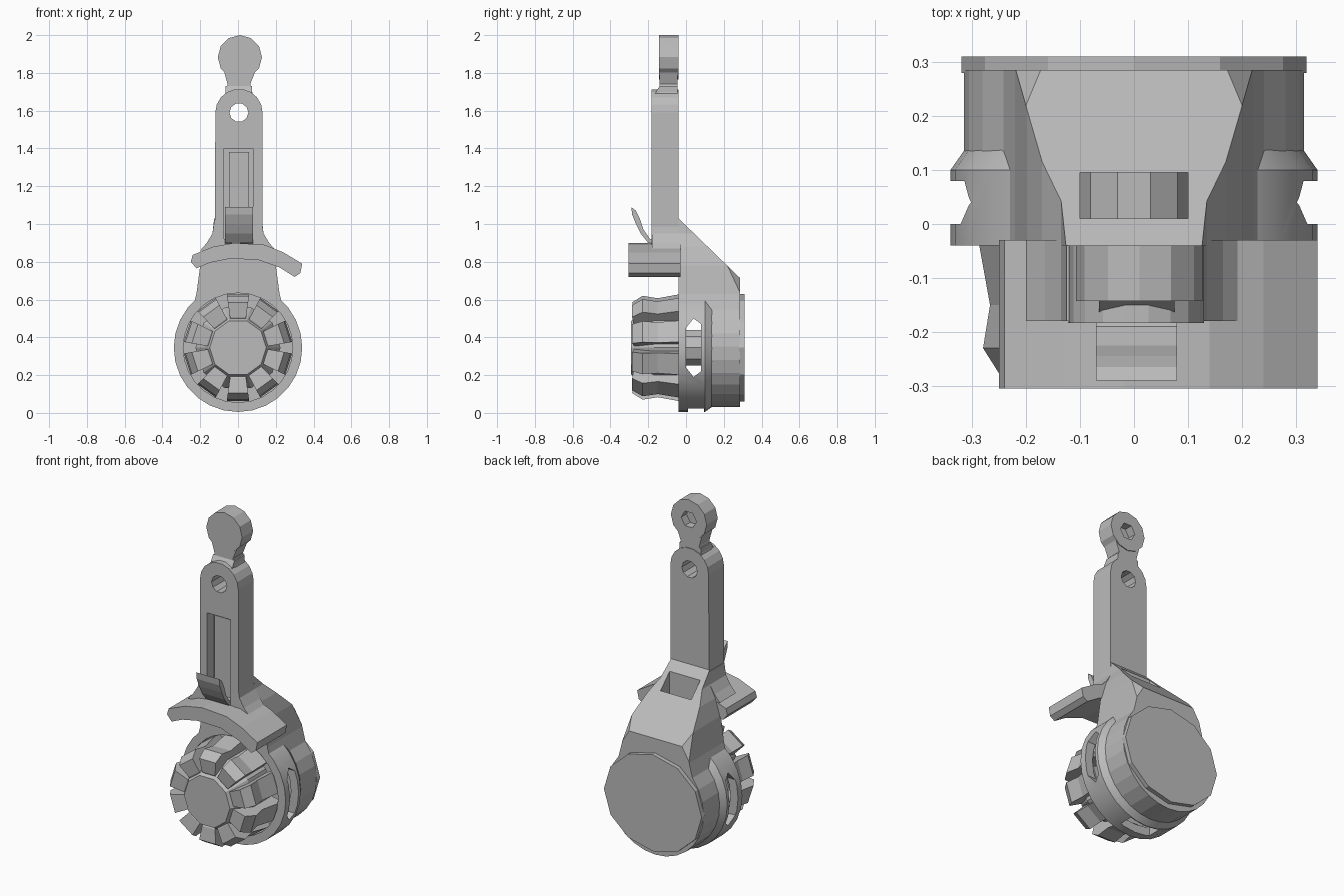
import bpy, bmesh
from math import sin, cos, pi, radians
from mathutils import Vector, Matrix

if "Cube" in bpy.data.objects:
    bpy.data.objects.remove(bpy.data.objects["Cube"])

grey = bpy.data.materials.new("plain grey")
grey.use_nodes = True
GREY = (0.5, 0.5, 0.5, 1)
grey.diffuse_color = GREY
grey.node_tree.nodes["Principled BSDF"].inputs["Base Color"].default_value = GREY
AXIS_Z = 0.345  # height of the wheel axis


def finish(name, bm, smooth=0):
    bmesh.ops.recalc_face_normals(bm, faces=bm.faces)
    me = bpy.data.meshes.new(name)
    bm.to_mesh(me)
    bm.free()
    ob = bpy.data.objects.new(name, me)
    bpy.context.collection.objects.link(ob)
    me.materials.append(grey)
    if smooth:
        bpy.ops.object.select_all(action='DESELECT')
        ob.select_set(True)
        bpy.context.view_layer.objects.active = ob
        bpy.ops.object.shade_smooth_by_angle(angle=radians(smooth))
    return ob


def prism(name, pts, a, b, axis="y"):
    """Extrude an (x, z) outline along y, or a (y, z) outline along x."""
    bm = bmesh.new()
    place = (lambda p, d: (p[0], d, p[1])) if axis == "y" else (lambda p, d: (d, p[0], p[1]))
    face = bm.faces.new([bm.verts.new(place(p, a)) for p in pts])
    out = bmesh.ops.extrude_face_region(bm, geom=[face])
    shift = Vector(place((0, 0), b - a))
    bmesh.ops.translate(bm, vec=shift, verts=[v for v in out["geom"] if isinstance(v, bmesh.types.BMVert)])
    return finish(name, bm)


def box(name, x, y, z):
    return prism(name, [(x[0], z[0]), (x[1], z[0]), (x[1], z[1]), (x[0], z[1])], *y)


def circle(r, n, cx=0, cz=AXIS_Z, start=0, end=2 * pi, sx=1):
    return [(cx + sx * r * cos(start + (end - start) * i / n),
             cz + r * sin(start + (end - start) * i / n)) for i in range(n)]


def lathe(name, profile, n, smooth=0):
    """Turn a closed (radius, y) profile around the wheel axis."""
    bm = bmesh.new()
    rings = [[bm.verts.new((r * cos(2 * pi * i / n), y, AXIS_Z + r * sin(2 * pi * i / n)))
              for r, y in profile] for i in range(n)]
    m = len(profile)
    for i in range(n):
        p, q = rings[i], rings[(i + 1) % n]
        for j in range(m):
            k = (j + 1) % m
            bm.faces.new((p[j], p[k], q[k], q[j]))
    bmesh.ops.remove_doubles(bm, verts=bm.verts, dist=1e-5)
    return finish(name, bm, smooth)


def cut(target, cutter, keep=False):
    mod = target.modifiers.new("cut", 'BOOLEAN')
    mod.operation, mod.solver, mod.object = 'DIFFERENCE', 'EXACT', cutter
    bpy.context.view_layer.objects.active = target
    bpy.ops.object.modifier_apply(modifier=mod.name)
    if not keep:
        bpy.data.objects.remove(cutter)


def slice_off(ob, point, normal):
    bm = bmesh.new()
    bm.from_mesh(ob.data)
    geom = bm.verts[:] + bm.edges[:] + bm.faces[:]
    bmesh.ops.bisect_plane(bm, geom=geom, plane_co=point, plane_no=normal, clear_outer=True)
    bmesh.ops.holes_fill(bm, edges=[e for e in bm.edges if e.is_boundary], sides=0)
    bmesh.ops.recalc_face_normals(bm, faces=bm.faces)
    bm.to_mesh(ob.data)
    bm.free()


# Teardrop housing with sloping shoulder
side = [(0.22, 0.63), (0.2, 0.78), (0.17, 0.88), (0.135, 0.95), (0.125, 1.04)]
outline = circle(0.315, 20, start=radians(140), end=radians(400)) + [(0.241, 0.547)]
outline += side + [(-x, z) for x, z in reversed(side)]
housing = prism("housing", outline, -0.04, 0.285)
slice_off(housing, (0, -0.04, 1.03), (0, 0.31, 0.32))
for s in (-1, 1):
    slice_off(housing, (s * 0.17, 0.285, 0.72), (s, 1, 0.6))
cut(housing, prism("bore_cutter", circle(0.29, 28), -0.1, 0.13))

# Collar around the wheel
collar = lathe("collar", [(0.29, -0.04), (0.34, -0.04), (0.34, 0.1), (0.312, 0.14), (0.29, 0.14)], 28, 20)

# Side slots and the vertical passage through collar and housing
side_slot = prism("side_slot_cutter", [(0.0, 0.24), (0.04, 0.19), (0.08, 0.22), (0.08, 0.47),
                                       (0.04, 0.5), (0.0, 0.45)], -0.6, 0.6, "x")
passage = box("passage_cutter", (-0.1, 0.1), (0.01, 0.095), (-0.2, 1.3))
for cutter in (side_slot, passage):
    cut(housing, cutter, keep=True)
    cut(collar, cutter)

# Back cap
prism("back_cap", circle(0.285, 12, sx=1.12), 0.28, 0.31)

# Wheel: shaft, core and teeth
lathe("wheel_shaft", [(0, -0.05), (0.1, -0.05), (0.1, 0.14), (0, 0.14)], 10)
lathe("wheel_core", [(0, -0.29), (0.15, -0.29), (0.165, -0.265), (0.225, -0.17), (0.225, 0.0), (0, 0.0)], 10)
tooth = [(0.12, -0.25), (0.16, -0.275), (0.24, -0.285), (0.275, -0.23), (0.262, -0.15), (0.282, -0.04),
         (0.28, 0.0), (0.12, 0.0)]
bm = bmesh.new()
for i in range(10):
    turn = Matrix.Translation((0, 0, AXIS_Z)) @ Matrix.Rotation(2 * pi * (i + 0.5) / 10, 4, 'Y')
    sides = []
    for s in (-1, 1):
        sides.append([bm.verts.new(turn @ Vector((r, y, s * (0.02 + 0.14 * r)))) for r, y in tooth])
        bm.faces.new(sides[-1])
    for j in range(len(tooth)):
        k = (j + 1) % len(tooth)
        bm.faces.new((sides[0][j], sides[0][k], sides[1][k], sides[1][j]))
finish("wheel_teeth", bm)

# Curved hood above the wheel
hood = [(-0.25, 0.8), (-0.24, 0.836), (-0.13, 0.88), (-0.02, 0.9), (0.14, 0.89), (0.24, 0.85),
        (0.34, 0.79), (0.33, 0.74), (0.3, 0.72), (0.22, 0.77), (0.1, 0.812), (-0.05, 0.815),
        (-0.15, 0.795), (-0.22, 0.765)]
prism("hood", hood, -0.305, -0.03)

# Flared foot of the arm
foot = [(0.2, 0.86), (0.165, 0.9), (0.135, 0.95), (0.125, 1.02)]
prism("arm_foot", foot + [(-x, z) for x, z in reversed(foot)], -0.18, -0.03)

# Arm with rounded top, pin hole and front recess
arm = prism("arm", [(-0.122, 0.88), (0.13, 0.88)] + circle(0.125, 9, 0.005, 1.59, 0, pi) + [(-0.12, 1.59)],
            -0.183, -0.04)
cut(arm, prism("pin_hole_cutter", circle(0.05, 10, 0.005, 1.59), -0.4, 0.2))
recess = box("recess_cutter", (-0.073, 0.08), (-0.3, -0.12), (0.92, 1.4))
cut(arm, recess, keep=True)
cut(bpy.data.objects["arm_foot"], recess)
box("recess_strip", (-0.048, 0.058), (-0.15, -0.11), (0.91, 1.38))

# Spring clip curling out of the recess
clip = [(-0.14, 0.91), (-0.19, 0.92), (-0.225, 0.97), (-0.245, 1.03), (-0.265, 1.07), (-0.29, 1.09),
        (-0.285, 1.05), (-0.265, 1.0), (-0.24, 0.95), (-0.2, 0.9), (-0.14, 0.89)]
prism("spring_clip", clip, -0.07, 0.08, "x")

# Neck and end eye with a hexagonal recess at the back
prism("neck_slope", [(-0.183, 1.66), (-0.14, 1.73), (-0.045, 1.73), (-0.045, 1.66)], -0.065, 0.075, "x")
prism("neck", [(-0.07, 1.68), (0.08, 1.68), (0.065, 1.74), (0.1, 1.83), (-0.08, 1.83), (-0.055, 1.74)],
      -0.14, -0.045)
eye = prism("end_eye", circle(0.117, 12, 0.01, 1.883), -0.143, -0.04)
cut(eye, prism("hex_cutter", circle(0.05, 6, 0.01, 1.883), -0.09, 0.1))
cut(bpy.data.objects["neck"], prism("hex_cutter", circle(0.052, 6, 0.01, 1.883), -0.09, 0.1))
